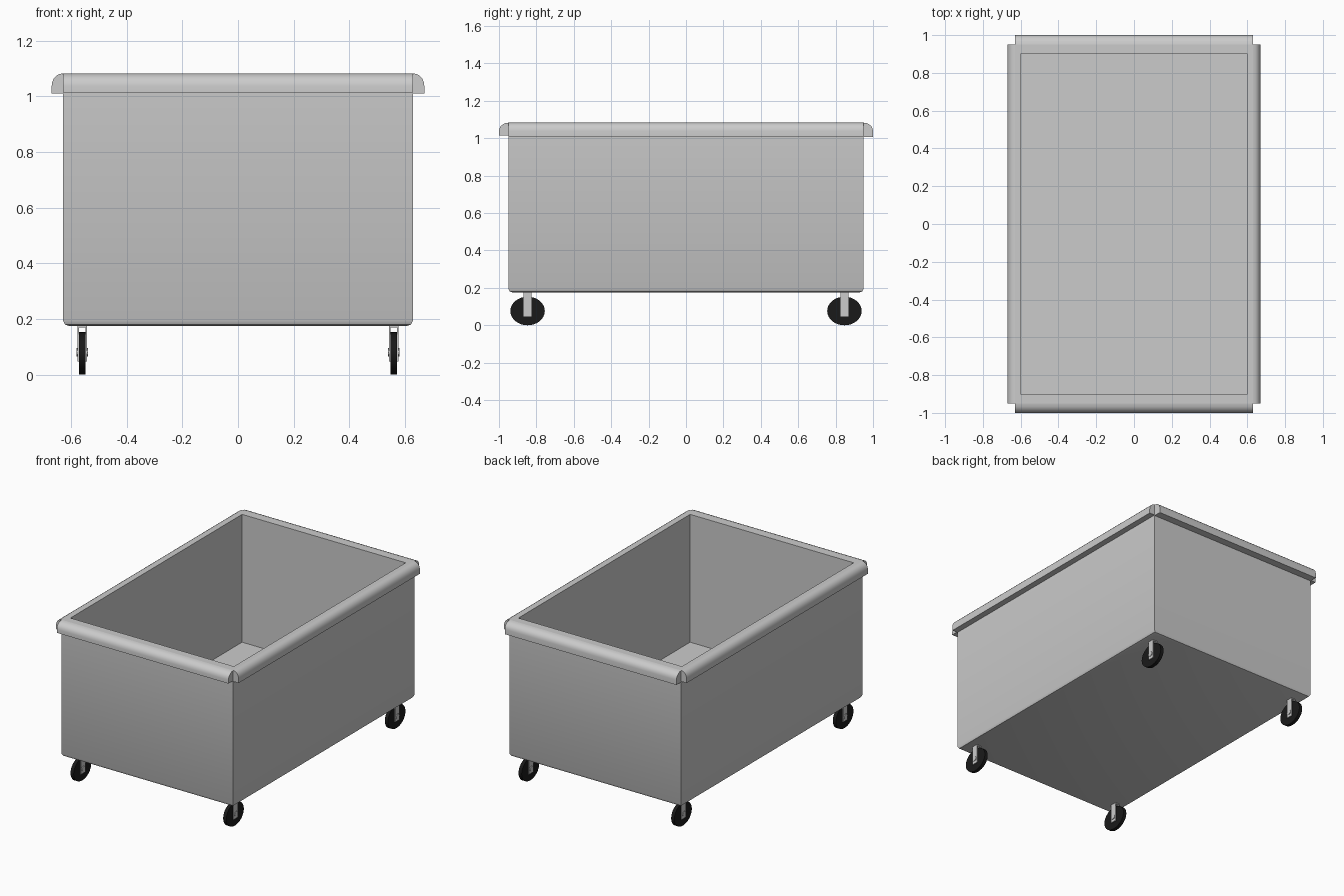
import bpy, bmesh, math
from mathutils import Vector, Matrix

if "Cube" in bpy.data.objects:
    bpy.data.objects.remove(bpy.data.objects["Cube"])

TOP = 1.083


def finish(bm, name, mat=None, angle=30):
    bmesh.ops.recalc_face_normals(bm, faces=bm.faces)
    me = bpy.data.meshes.new(name)
    bm.to_mesh(me)
    bm.free()
    ob = bpy.data.objects.new(name, me)
    bpy.context.collection.objects.link(ob)
    if mat:
        me.materials.append(mat)
    bpy.ops.object.select_all(action='DESELECT')
    ob.select_set(True)
    bpy.context.view_layer.objects.active = ob
    bpy.ops.object.shade_smooth_by_angle(angle=math.radians(angle))
    return ob


def add_box(bm, centre, size):
    bmesh.ops.create_cube(bm, size=1, matrix=Matrix.Translation(centre) @ Matrix.Diagonal((*size, 1)))


def add_disc(bm, centre, width, ry, rz, sides):
    # cylinder lying along x, optionally squashed in z
    m = Matrix.Translation(centre) @ Matrix.Diagonal((1, ry, rz, 1)) @ Matrix.Rotation(math.pi / 2, 4, 'Y')
    bmesh.ops.create_cone(bm, cap_ends=True, segments=sides, radius1=1, radius2=1, depth=width, matrix=m)


# Tub: stacked rectangular rings, outside bottom -> rim -> inside floor
bm = bmesh.new()
rings = []
for hx, hy, z in [(.608, .925, .175), (.622, .942, .18), (.63, .95, .195),
                  (.63, .95, TOP), (.6, .9, TOP), (.6, .9, .235)]:
    rings.append([bm.verts.new((sx * hx, sy * hy, z)) for sx, sy in ((-1, -1), (1, -1), (1, 1), (-1, 1))])
for a, b in zip(rings, rings[1:]):
    for i in range(4):
        j = (i + 1) % 4
        bm.faces.new((a[i], a[j], b[j], b[i]))
bm.faces.new(rings[0][::-1])
bm.faces.new(rings[-1])
finish(bm, "tub", angle=40)


# Rounded rim rails, one per side
def rail(name, out, along, offset, half, width, bottom):
    prof = [(0, bottom), (0, TOP)]
    for i in range(1, 6):
        t = math.pi / 2 * i / 5
        prof.append((width * math.sin(t), TOP - .045 * (1 - math.cos(t))))
    prof.append((width, bottom))
    bm = bmesh.new()
    ends = [[bm.verts.new(Vector(out) * (offset + d) + Vector(along) * s * half + Vector((0, 0, z)))
             for d, z in prof] for s in (-1, 1)]
    n = len(prof)
    for i in range(n):
        j = (i + 1) % n
        bm.faces.new((ends[0][i], ends[0][j], ends[1][j], ends[1][i]))
    bm.faces.new(ends[0])
    bm.faces.new(ends[1])
    finish(bm, name)


rail("front_rail", (0, -1, 0), (1, 0, 0), .95, .63, .05, 1.015)
rail("back_rail", (0, 1, 0), (1, 0, 0), .95, .63, .05, 1.006)
rail("left_rail", (-1, 0, 0), (0, 1, 0), .63, .95, .04, 1.01)
rail("right_rail", (1, 0, 0), (0, 1, 0), .63, .95, .04, 1.01)

# Casters: black oval wheel between two thin fork plates with an axle
black = bpy.data.materials.new("black_rubber")
black.diffuse_color = (.01, .01, .01, 1)
black.use_nodes = True
black.node_tree.nodes["Principled BSDF"].inputs["Base Color"].default_value = black.diffuse_color
for fb, sy in (("front", -1), ("back", 1)):
    for lr, sx in (("left", -1), ("right", 1)):
        x, y = sx * .56, sy * .847
        bm = bmesh.new()
        add_disc(bm, (x, y, .0765), .023, .092, .0765, 32)
        finish(bm, f"{fb}_{lr}_wheel", black)
        bm = bmesh.new()
        for s in (-1, 1):
            add_box(bm, (x + s * .0145, y, .114), (.005, .044, .132))
        add_box(bm, (x, y, .173), (.034, .044, .008))
        add_disc(bm, (x, y, .08), .043, .018, .015, 12)
        finish(bm, f"{fb}_{lr}_fork")
